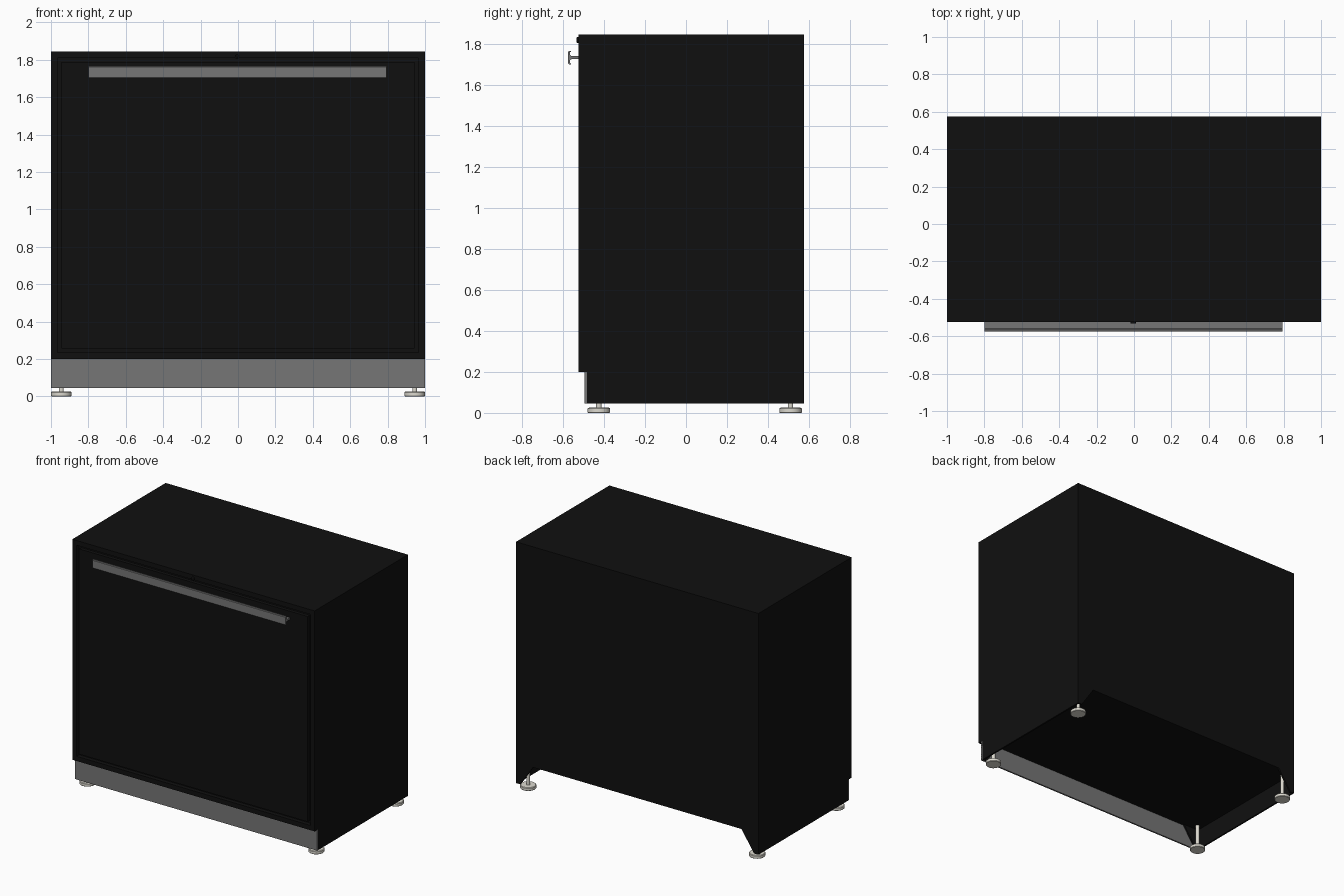
import bpy, bmesh, math
from mathutils import Vector

if "Cube" in bpy.data.objects:
    bpy.data.objects.remove(bpy.data.objects["Cube"])


def material(name, colour):
    m = bpy.data.materials.new(name)
    m.diffuse_color = (*colour, 1)
    m.use_nodes = True
    m.node_tree.nodes["Principled BSDF"].inputs["Base Color"].default_value = m.diffuse_color
    return m


BLACK = material("black_paint", (0.005, 0.005, 0.005))
GREY = material("grey_metal", (0.18, 0.18, 0.18))
PALE = material("pale_metal", (0.72, 0.70, 0.63))


def finish(name, bm, mat):
    bmesh.ops.recalc_face_normals(bm, faces=bm.faces[:])
    mesh = bpy.data.meshes.new(name)
    bm.to_mesh(mesh)
    bm.free()
    mesh.materials.append(mat)
    ob = bpy.data.objects.new(name, mesh)
    bpy.context.collection.objects.link(ob)
    return ob


def box_bm(x0, x1, y0, y1, z0, z1):
    bm = bmesh.new()
    bmesh.ops.create_cube(bm, size=1)
    for v in bm.verts:
        v.co = Vector((x1 if v.co.x > 0 else x0,
                       y1 if v.co.y > 0 else y0,
                       z1 if v.co.z > 0 else z0))
    return bm


def box(name, *bounds, mat=BLACK):
    return finish(name, box_bm(*bounds), mat)


def prism(name, pts, shift, mat):
    """Extrude a flat outline of 3D points along a vector."""
    bm = bmesh.new()
    face = bm.faces.new([bm.verts.new(p) for p in pts])
    ext = bmesh.ops.extrude_face_region(bm, geom=[face], use_keep_orig=True)
    for v in ext["geom"]:
        if isinstance(v, bmesh.types.BMVert):
            v.co += Vector(shift)
    return finish(name, bm, mat)


def lathe(name, profile, origin, axis, mat, steps=32):
    """Spin (radius, height) points about z or y."""
    bm = bmesh.new()
    vs = [bm.verts.new((r, 0, h)) for r, h in profile]
    es = [bm.edges.new(p) for p in zip(vs, vs[1:])]
    bmesh.ops.spin(bm, geom=vs + es, axis=(0, 0, 1), cent=(0, 0, 0),
                   angle=2 * math.pi, steps=steps, use_duplicate=False)
    bmesh.ops.remove_doubles(bm, verts=bm.verts[:], dist=1e-5)
    ob = finish(name, bm, mat)
    ob.location = origin
    if axis == 'Y':
        ob.rotation_euler.x = math.pi / 2   # local +z points to the front
    bpy.ops.object.select_all(action='DESELECT')
    ob.select_set(True)
    bpy.context.view_layer.objects.active = ob
    bpy.ops.object.shade_smooth_by_angle(angle=math.radians(30))
    return ob


# Cabinet shell with a recess for the drawer front
FRONT, BACK, FLOOR, TOP = -0.525, 0.575, 0.2, 1.845
bm = box_bm(-1, 1, FRONT, BACK, FLOOR, TOP)
front = min(bm.faces, key=lambda f: f.calc_center_median().y)
bmesh.ops.inset_region(bm, faces=[front], thickness=0.05)
hole = bmesh.ops.extrude_face_region(bm, geom=[front])
bmesh.ops.delete(bm, geom=[front], context='FACES_ONLY') if front.is_valid else None
for v in hole["geom"]:
    if isinstance(v, bmesh.types.BMVert):
        v.co.y += 0.03
finish("cabinet_shell", bm, BLACK)

# Drawer front, flush with a narrow gap
box("drawer_front", -0.943, 0.943, FRONT, FRONT + 0.025, 0.257, 1.788)

# Handle: T-section rail with curled lips
half = [(-0.525, 0.007), (-0.558, 0.007), (-0.565, 0.012), (-0.566, 0.026),
        (-0.562, 0.029), (-0.562, 0.033), (-0.571, 0.033), (-0.575, 0.028)]
outline = half + [(y, -z) for y, z in reversed(half)]
prism("handle", [(-0.8, y, 1.733 + z) for y, z in outline], (1.595, 0, 0), GREY)

# Lock cylinder
lathe("lock", [(0, -0.005), (0.015, -0.005), (0.015, 0.006), (0.012, 0.008),
               (0.008, 0.008), (0.007, 0.005), (0, 0.005)],
      (-0.005, FRONT, 1.82), 'Y', BLACK)

# Plinth: kick panel in front, open underneath and at the back
KICK, LOW = -0.495, 0.045
box("kick_panel", -1, 1, KICK, KICK + 0.012, LOW, FLOOR, mat=GREY)
for s, side in ((-1, "left"), (1, "right")):
    a, b = sorted((s, s * 0.988))
    box("plinth_side_" + side, a, b, KICK + 0.002, BACK, LOW, FLOOR)
    for y, foot_y, end in ((KICK + 0.012, -0.425, "front"), (BACK - 0.012, 0.51, "back")):
        tag = end + "_" + side
        # Sloping corner gusset
        prism("gusset_" + tag,
              [(s * 0.988, y, FLOOR), (s * 0.86, y, FLOOR),
               (s * 0.965, y, LOW), (s * 0.988, y, LOW)], (0, 0.012, 0), BLACK)
        # Levelling foot with threaded stem
        lathe("foot_" + tag, [(0, 0), (0.052, 0), (0.055, 0.003), (0.055, 0.021),
                              (0.051, 0.025), (0.013, 0.026), (0.013, FLOOR), (0, FLOOR)],
              (s * 0.945, foot_y, 0), 'Z', PALE)
